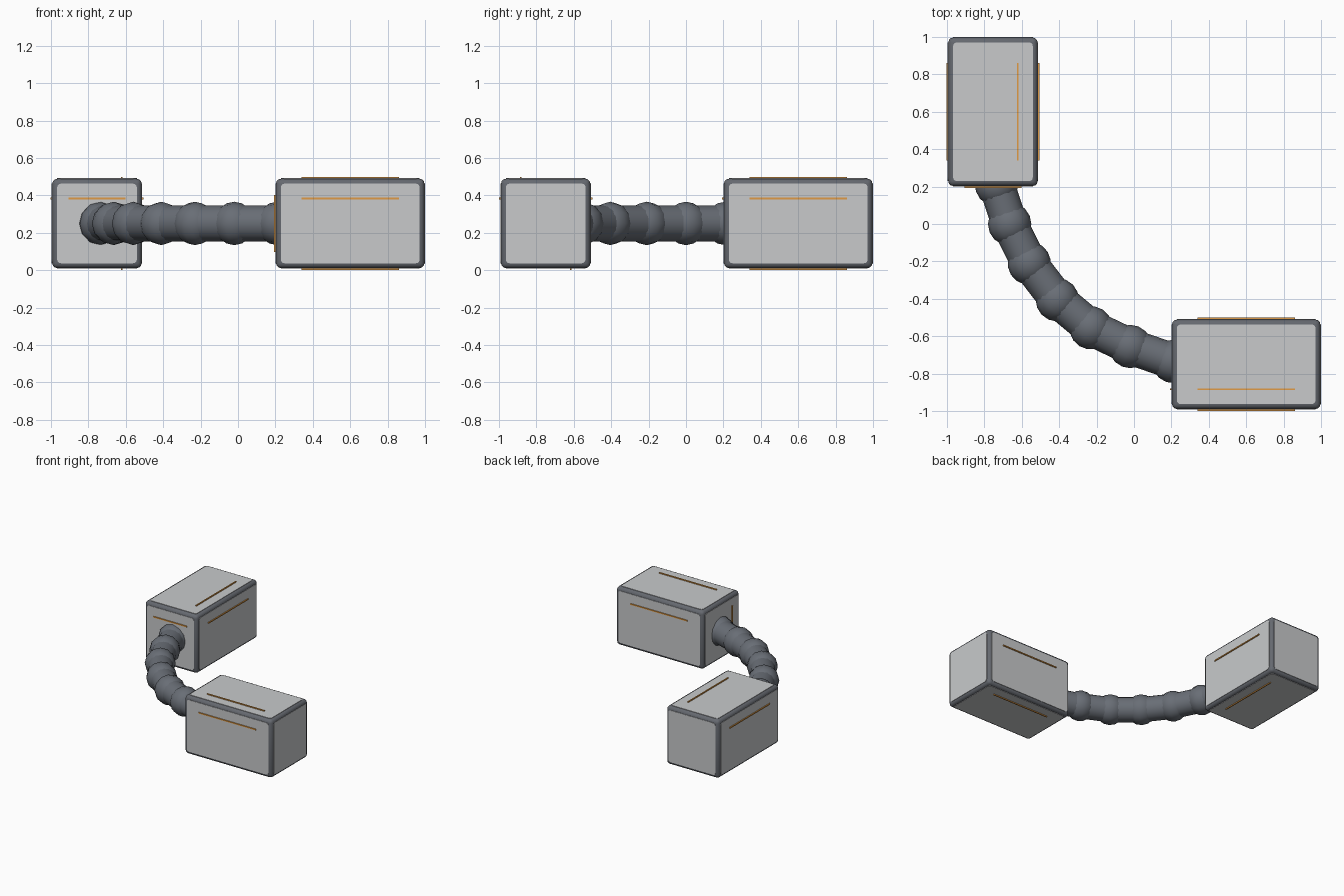
import bpy, bmesh, math
from mathutils import Vector

if "Cube" in bpy.data.objects:
    bpy.data.objects.remove(bpy.data.objects["Cube"])


def material(name, rgb):
    m = bpy.data.materials.new(name)
    m.diffuse_color = (*rgb, 1)
    m.use_nodes = True
    m.node_tree.nodes["Principled BSDF"].inputs["Base Color"].default_value = m.diffuse_color
    return m


DARK = material("dark grey frame", (0.13, 0.14, 0.16))
LIGHT = material("light grey panel", (0.58, 0.59, 0.60))
ORANGE = material("orange stripe", (0.75, 0.33, 0.06))
HOSE = material("hose grey", (0.14, 0.155, 0.18))


def finish(bm, name, mat, smooth=False):
    bmesh.ops.recalc_face_normals(bm, faces=bm.faces)
    me = bpy.data.meshes.new(name)
    bm.to_mesh(me)
    bm.free()
    me.materials.append(mat)
    ob = bpy.data.objects.new(name, me)
    bpy.context.collection.objects.link(ob)
    if smooth:
        bpy.context.view_layer.objects.active = ob
        ob.select_set(True)
        bpy.ops.object.shade_smooth_by_angle(angle=math.radians(35))
        ob.select_set(False)
    return ob


def block(name, centre, size, mat, bevel=0, axis=None):
    """Box; bevels all edges, or only those parallel to one axis."""
    bm = bmesh.new()
    bmesh.ops.create_cube(bm, size=1)
    for v in bm.verts:
        v.co = Vector(centre) + Vector([v.co[i] * size[i] for i in range(3)])
    if bevel:
        edges = [e for e in bm.edges if axis is None or
                 abs((e.verts[0].co - e.verts[1].co).normalized()[axis]) > 0.9]
        bmesh.ops.bevel(bm, geom=edges, offset=bevel, segments=3, profile=0.5, affect='EDGES')
    return finish(bm, name, mat, bevel > 0 and axis is None)


PROUD = 0.003


def case(name, centre, size):
    # Rounded dark body with a light plate on all six sides
    c = Vector(centre)
    block(name + "_frame", c, [s - 2 * PROUD for s in size], DARK, 0.027)
    for ax in range(3):
        for sign in (-1, 1):
            pos = c.copy()
            pos[ax] += sign * (size[ax] / 2 - 0.004)
            dims = [s - 0.058 for s in size]
            dims[ax] = 0.008
            block(name + "_panel", pos, dims, LIGHT, 0.02, ax)


def stripe(name, centre, size, normal, sign, along, length, across, offset):
    # Thin raised line on one side of a case
    c = Vector(centre)
    c[normal] += sign * (size[normal] / 2 + 0.003)
    c[across] += offset
    dims = [0.009] * 3
    dims[along] = length
    block(name + "_stripe", c, dims, ORANGE)


X, Y, Z = 0, 1, 2
OFF = 0.133
for name, c, size, L, W, end_along, end_across, end_off, top_off, bot_off in (
        ("back_case", (-0.754, 0.6, 0.25), (0.484, 0.8, 0.484), Y, X, X, Z, OFF, OFF, OFF),
        ("front_case", (0.6, -0.75, 0.25), (0.8, 0.484, 0.484), X, Y, Z, Y, -OFF, -OFF, OFF)):
    case(name, c, size)
    for s in (-1, 1):
        stripe(name + "_side", c, size, W, s, L, 0.52, Z, OFF)
    stripe(name + "_top", c, size, Z, 1, L, 0.52, W, top_off)
    stripe(name + "_bottom", c, size, Z, -1, L, 0.52, W, bot_off)
    stripe(name + "_end", c, size, L, -1, end_along, 0.305, end_across, end_off)

# Jointed hose: straight tubes between ball joints
path = [Vector((x, y, 0.25)) for x, y in (
    (-0.735, 0.21), (-0.665, 0.0), (-0.56, -0.21), (-0.41, -0.405),
    (-0.23, -0.555), (-0.02, -0.655), (0.21, -0.735))]
for i, p in enumerate(path):
    d = path[min(i + 1, 6)] - path[max(i - 1, 0)]
    bm = bmesh.new()
    bmesh.ops.create_uvsphere(bm, u_segments=12, v_segments=8, radius=0.116)
    bmesh.ops.transform(bm, matrix=d.to_track_quat('Z', 'Y').to_matrix().to_4x4(), verts=bm.verts)
    bmesh.ops.translate(bm, vec=p, verts=bm.verts)
    finish(bm, "hose_joint", HOSE, True)
for a, b in zip(path, path[1:]):
    d = b - a
    bm = bmesh.new()
    bmesh.ops.create_cone(bm, cap_ends=True, segments=16, radius1=0.096, radius2=0.096, depth=d.length)
    bmesh.ops.transform(bm, matrix=d.to_track_quat('Z', 'Y').to_matrix().to_4x4(), verts=bm.verts)
    bmesh.ops.translate(bm, vec=(a + b) / 2, verts=bm.verts)
    finish(bm, "hose_tube", HOSE, True)
